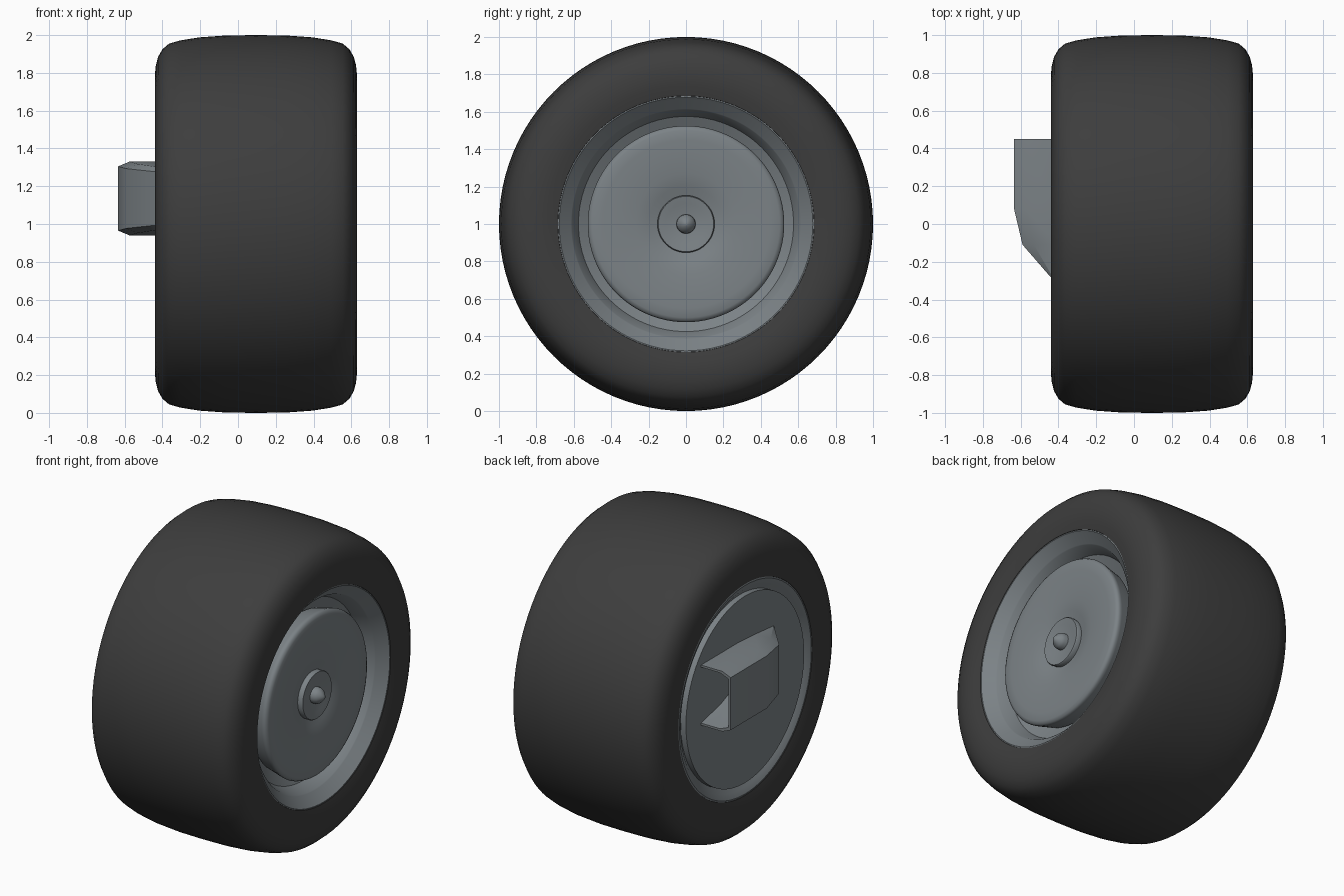
import bpy, bmesh, math

if "Cube" in bpy.data.objects:
    bpy.data.objects.remove(bpy.data.objects["Cube"])


def material(name, rgb):
    m = bpy.data.materials.new(name)
    m.diffuse_color = (*rgb, 1)
    m.use_nodes = True
    m.node_tree.nodes["Principled BSDF"].inputs["Base Color"].default_value = m.diffuse_color
    return m


RUBBER = material("black rubber", (0.047, 0.047, 0.047))
METAL = material("grey metal", (0.2, 0.225, 0.24))


def finish(bm, name, mat, angle):
    bmesh.ops.remove_doubles(bm, verts=bm.verts, dist=1e-5)
    bmesh.ops.recalc_face_normals(bm, faces=bm.faces)
    me = bpy.data.meshes.new(name)
    bm.to_mesh(me)
    bm.free()
    me.materials.append(mat)
    ob = bpy.data.objects.new(name, me)
    bpy.context.collection.objects.link(ob)
    bpy.ops.object.select_all(action='DESELECT')
    ob.select_set(True)
    bpy.context.view_layer.objects.active = ob
    bpy.ops.object.shade_smooth_by_angle(angle=math.radians(angle))
    return ob


def lathe(name, profile, mat, angle=35, steps=96, closed=False):
    """Spin (x, radius) points around the axle, which runs along x at z = 1."""
    bm = bmesh.new()
    vs = [bm.verts.new((x, 0, 1 + r)) for x, r in profile]
    pairs = list(zip(vs, vs[1:])) + ([(vs[-1], vs[0])] if closed else [])
    edges = [bm.edges.new(p) for p in pairs]
    bmesh.ops.spin(bm, geom=vs + edges, cent=(0, 0, 1), axis=(1, 0, 0),
                   angle=math.tau, steps=steps)
    return finish(bm, name, mat, angle)


# Tyre: half profile from the crown to the bead, mirrored about the middle
MID = 0.095
half = [(0.0, 1.0), (0.16, 0.998), (0.30, 0.988), (0.40, 0.972), (0.46, 0.955),
        (0.495, 0.925), (0.518, 0.885), (0.53, 0.84), (0.535, 0.79),
        (0.532, 0.74), (0.52, 0.685), (0.46, 0.66)]
tyre = [(MID - x, r) for x, r in reversed(half[1:])] + [(MID + x, r) for x, r in half]
lathe("tyre", tyre, RUBBER, 50, closed=True)

# Outer rim: stepped cone leading into the wheel
lathe("outer_rim", [(0.56, 0.69), (0.612, 0.687), (0.613, 0.678), (0.60, 0.665),
                    (0.555, 0.615), (0.55, 0.61), (0.47, 0.575), (0.43, 0.50),
                    (0.43, 0.0)], METAL, 25)

# Wheel cover: rounded edge, shallow dish towards the hub
lathe("wheel_cover", [(0.44, 0.50), (0.53, 0.522), (0.548, 0.525), (0.562, 0.518),
                      (0.57, 0.50), (0.572, 0.45), (0.569, 0.36), (0.562, 0.27),
                      (0.55, 0.20), (0.535, 0.16), (0.53, 0.13), (0.53, 0.0)], METAL, 60)

# Hub flange and pointed wheel nut
lathe("hub_flange", [(0.52, 0.15), (0.562, 0.153), (0.568, 0.148), (0.562, 0.11),
                     (0.552, 0.06), (0.55, 0.0)], METAL, 45, 48)
lathe("wheel_nut", [(0.54, 0.052), (0.575, 0.05), (0.592, 0.042), (0.605, 0.028),
                    (0.618, 0.012), (0.62, 0.0)], METAL, 50, 32)

# Inner rim lip and flat backing disc
lathe("inner_rim", [(-0.37, 0.69), (-0.422, 0.687), (-0.425, 0.675), (-0.41, 0.64),
                    (-0.39, 0.615), (-0.38, 0.59)], METAL, 30)
lathe("backing_disc", [(-0.37, 0.605), (-0.423, 0.605), (-0.423, 0.0)], METAL, 30)


# Brake duct: chamfered sections lofted along y, open at the rear
def section(bm, y, x_out, inset=0.0):
    x_in, zb, zt = -0.41, 0.94 + inset, 1.33 - inset
    c = min(0.06, (x_in - x_out) * 0.4)
    pts = [(x_in, zb), (x_out + c, zb), (x_out, zb + 0.025),
           (x_out, zt - 0.025), (x_out + c, zt), (x_in, zt)]
    return [bm.verts.new((x, y, z)) for x, z in pts]


bm = bmesh.new()
rings = [section(bm, y, x, i) for y, x, i in (
    (0.10, -0.47, 0.12), (0.25, -0.54, 0.06), (0.45, -0.62, 0.014),
    (0.45, -0.635, 0), (0.08, -0.635, 0), (-0.11, -0.59, 0.012), (-0.30, -0.425, 0.03))]
for a, b in zip(rings, rings[1:]):
    for i in range(6):
        bm.faces.new((a[i], a[(i + 1) % 6], b[(i + 1) % 6], b[i]))
bm.faces.new(rings[0])
bm.faces.new(rings[-1])
finish(bm, "brake_duct", METAL, 40)
